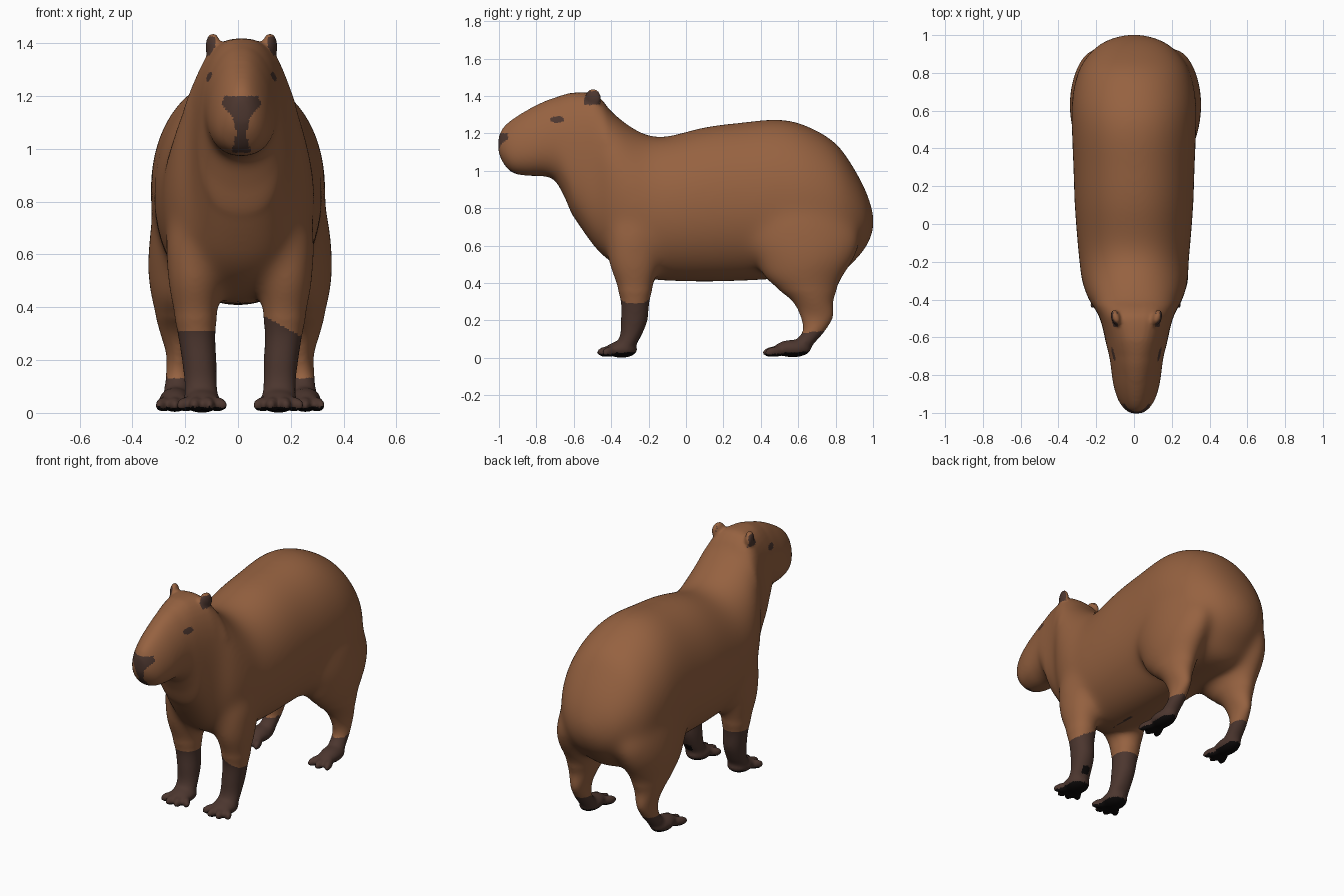
import bpy, bmesh, math
from mathutils import Vector, Matrix

if "Cube" in bpy.data.objects:
    bpy.data.objects.remove(bpy.data.objects["Cube"])


def material(name, rgb):
    m = bpy.data.materials.new(name)
    m.diffuse_color = (*rgb, 1)
    m.use_nodes = True
    m.node_tree.nodes["Principled BSDF"].inputs["Base Color"].default_value = m.diffuse_color
    return m


MATS = [material("brown fur", (0.305, 0.122, 0.052)),
        material("dark brown skin", (0.072, 0.037, 0.028)),
        material("black pads", (0.004, 0.003, 0.003))]


def lerp(a, b, t):
    return a + (b - a) * max(0, min(1, t))


def resample(rows, steps=4):
    """Smooth a table of section rows with a Catmull-Rom spline."""
    out = []
    for i in range(len(rows) - 1):
        p0, p1 = rows[max(i - 1, 0)], rows[i]
        p2, p3 = rows[i + 1], rows[min(i + 2, len(rows) - 1)]
        for s in range(steps):
            t = s / steps
            out.append([0.5 * (2 * b + (c - a) * t + (2 * a - 5 * b + 4 * c - d) * t ** 2
                               + (3 * b - a - 3 * c + d) * t ** 3)
                        for a, b, c, d in zip(p0, p1, p2, p3)])
    return out + [list(rows[-1])]


def loft(bm, rings):
    loops = [[bm.verts.new(p) for p in r] for r in rings]
    n = len(loops[0])
    for a, b in zip(loops, loops[1:]):
        for i in range(n):
            j = (i + 1) % n
            bm.faces.new((a[i], a[j], b[j], b[i]))
    bm.faces.new(loops[0])
    bm.faces.new(loops[-1])


def oval(n=32, e=2.0):
    for i in range(n):
        a = 2 * math.pi * i / n
        c, s = math.cos(a), math.sin(a)
        yield (math.copysign(abs(c) ** (2 / e), c), math.copysign(abs(s) ** (2 / e), s))


def blob(bm, centre, radii, turn=0.0, tilt=0.0):
    m = (Matrix.Translation(centre) @ Matrix.Rotation(turn, 4, 'Z')
         @ Matrix.Rotation(tilt, 4, 'X') @ Matrix.Diagonal((*radii, 1)))
    bmesh.ops.create_uvsphere(bm, u_segments=20, v_segments=14, radius=1, matrix=m)


def leg(bm, side, table, power):
    loft(bm, [[(side * x + 0.008 + c * rx, y + s * ry, z) for c, s in oval(24, power)]
              for z, x, y, rx, ry in resample(table)])


def paw(bm, centre, radii, turns, reach):
    blob(bm, centre, radii)
    for t in turns:
        d = Vector((math.sin(t), -math.cos(t), 0))
        blob(bm, Vector((centre[0], centre[1], 0.034)) + d * reach * 0.6,
             (0.025, reach * 0.44, 0.029), t, 0.12)


# Trunk, neck and head: y, underside z, top z, half width
TRUNK = [(-1.003, 1.10, 1.18, 0.028), (-0.98, 1.045, 1.23, 0.062), (-0.93, 0.99, 1.275, 0.096),
         (-0.85, 0.973, 1.325, 0.12), (-0.76, 0.97, 1.37, 0.133), (-0.70, 0.945, 1.392, 0.143),
         (-0.65, 0.86, 1.408, 0.156), (-0.60, 0.75, 1.418, 0.168), (-0.50, 0.605, 1.415, 0.192),
         (-0.45, 0.55, 1.38, 0.218), (-0.40, 0.51, 1.32, 0.25), (-0.30, 0.45, 1.24, 0.282),
         (-0.20, 0.42, 1.19, 0.29), (-0.10, 0.41, 1.185, 0.30), (0.10, 0.405, 1.235, 0.315),
         (0.30, 0.41, 1.26, 0.322), (0.50, 0.42, 1.277, 0.33), (0.65, 0.42, 1.24, 0.33),
         (0.80, 0.43, 1.15, 0.30), (0.90, 0.515, 1.012, 0.24), (0.97, 0.60, 0.875, 0.155),
         (1.006, 0.69, 0.76, 0.04)]
# Legs: z, x, y, half width, half depth
FRONT_LEG = [(0.86, 0.12, -0.26, 0.05, 0.07), (0.72, 0.165, -0.27, 0.108, 0.15),
             (0.52, 0.172, -0.278, 0.105, 0.14), (0.40, 0.17, -0.273, 0.088, 0.105),
             (0.30, 0.165, -0.272, 0.072, 0.077), (0.20, 0.155, -0.277, 0.066, 0.072),
             (0.12, 0.15, -0.295, 0.062, 0.058), (0.06, 0.147, -0.325, 0.064, 0.055),
             (0.02, 0.145, -0.33, 0.055, 0.05)]
HIND_LEG = [(0.95, 0.14, 0.60, 0.07, 0.14), (0.78, 0.183, 0.60, 0.137, 0.27),
            (0.64, 0.206, 0.62, 0.14, 0.315), (0.52, 0.218, 0.635, 0.132, 0.265),
            (0.42, 0.222, 0.628, 0.112, 0.208), (0.31, 0.228, 0.675, 0.078, 0.115),
            (0.22, 0.23, 0.70, 0.05, 0.09), (0.14, 0.235, 0.682, 0.048, 0.06),
            (0.08, 0.24, 0.63, 0.05, 0.06), (0.03, 0.24, 0.60, 0.045, 0.05)]
HEAD_X = 0.013

bm = bmesh.new()
sections = []
for y, zb, zt, w in resample(TRUNK):
    cx = lerp(HEAD_X, 0, (y + 0.5) / 0.3)
    pear = lerp(0.2, 0, (y + 0.8) / 0.3)               # muzzle is wider low down
    power = 2.1 + 0.6 * max(0, 1 - abs(y + 0.5) / 0.2)   # flat crown between the ears
    sections.append([(cx + c * w * (1 - pear * s), y, (zb + zt) / 2 + s * (zt - zb) / 2)
                     for c, s in oval(40, power)])
loft(bm, sections)
for side in (-1, 1):
    leg(bm, side, FRONT_LEG, 2.1)
    leg(bm, side, HIND_LEG, 1.9)
    paw(bm, (side * 0.145 + 0.008, -0.345, 0.045), (0.072, 0.085, 0.045),
        (-0.75, -0.25, 0.25, 0.75), 0.132)
    paw(bm, (side * 0.247 + 0.008, 0.57, 0.05), (0.06, 0.10, 0.047),
        (-0.42, 0.0, 0.42), 0.158)
    # Ears: upright flaps on the corners of the crown
    blob(bm, (HEAD_X + side * 0.108, -0.497, 1.387), (0.026, 0.045, 0.053), side * -0.35)

# Fuse everything into one skin
bmesh.ops.recalc_face_normals(bm, faces=bm.faces)
mesh = bpy.data.meshes.new("body")
bm.to_mesh(mesh)
bm.free()
body = bpy.data.objects.new("body", mesh)
bpy.context.collection.objects.link(body)
fuse = body.modifiers.new("fuse", 'REMESH')
fuse.mode, fuse.voxel_size = 'VOXEL', 0.009
skin = bpy.data.meshes.new_from_object(
    body.evaluated_get(bpy.context.evaluated_depsgraph_get()))
body.modifiers.clear()
body.data = skin
skin.materials.clear()
for m in MATS:
    skin.materials.append(m)

# Melt shoulders and thighs into the trunk, then smooth lightly all over
bm = bmesh.new()
bm.from_mesh(skin)


def relax(verts, times):
    for _ in range(times):
        bmesh.ops.smooth_vert(bm, verts=verts, factor=0.5, use_axis_x=True,
                              use_axis_y=True, use_axis_z=True)


relax([v for v in bm.verts if v.co.z > 0.36 and v.co.y > (-0.42 if v.co.z > 1.15 else -0.6)], 80)
relax([v for v in bm.verts if 0.06 < v.co.z < 1.33], 8)
relax(bm.verts[:], 4)


# Colour rules
def colour(c, n):
    x = abs(c.x - HEAD_X)
    if c.z < 0.02 or (c.z < 0.038 and n.z < -0.5):         # soles and claws
        return 2
    if c.y < 0:
        if 0.08 < c.z < 0.125 and n.y > 0.6 and abs(c.x - 0.16) < 0.025:   # wrist pad
            return 2
        if c.z < (0.31 if c.x < 0 else 0.285 + max(0, 0.25 - c.x) * 0.55):
            return 1
    elif c.z < 0.06 + 0.115 * c.y:                         # hind stockings
        return 1
    if c.y < -0.9:                                         # nose and lip stripe
        if 1.12 < c.z < 1.2 and c.y < -0.953 and x < 0.03 + (c.z - 1.12):
            return 1
        if 0.985 < c.z <= 1.13 and x < 0.018 + abs(c.z - 1.06) * 0.25:
            return 1
    if ((c.y + 0.69) / 0.036) ** 2 + ((c.z - 1.273) / 0.018) ** 2 < 1:   # eyes
        return 1
    if (x > 0.1 and 1.352 < c.z < 1.425 and -0.545 < c.y < -0.455
            and abs(n.x) - 0.3 * n.y > 0.3):               # ears
        return 1
    return 0


bm.normal_update()
for f in bm.faces:
    f.smooth = True
    f.material_index = colour(f.calc_center_median(), f.normal)
bm.to_mesh(skin)
bm.free()
